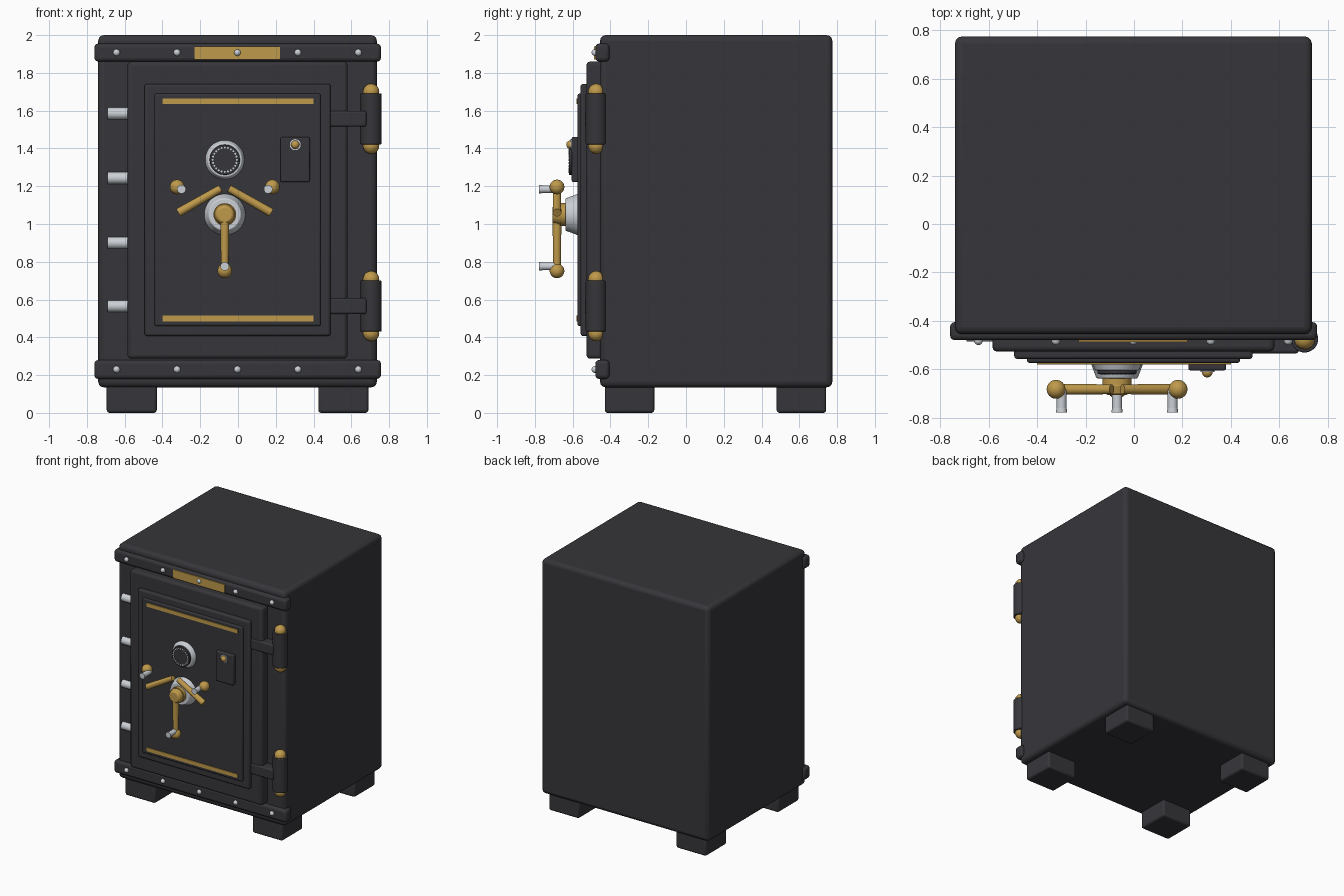
import bpy, math
from mathutils import Vector

cube = bpy.data.objects.get("Cube")
if cube:
    bpy.data.objects.remove(cube, do_unlink=True)


def material(name, rgb):
    m = bpy.data.materials.new(name)
    m.use_nodes = True
    m.diffuse_color = (*rgb, 1)
    m.node_tree.nodes["Principled BSDF"].inputs["Base Color"].default_value = (*rgb, 1)
    return m


IRON = material("dark iron", (0.037, 0.036, 0.042))
GOLD = material("brass", (0.52, 0.32, 0.07))
STEEL = material("polished steel", (0.6, 0.63, 0.67))


def finish(name, mat, bevel=0, segments=3):
    o = bpy.context.object
    o.name = name
    o.data.materials.append(mat)
    if bevel:
        b = o.modifiers.new("rounded edges", 'BEVEL')
        b.width, b.segments = bevel, segments
    bpy.ops.object.shade_smooth_by_angle(angle=math.radians(35))
    return o


def box(name, x, y, z, mat=IRON, bevel=0.0):
    """Box from three (low, high) ranges."""
    spans = (x, y, z)
    bpy.ops.mesh.primitive_cube_add(size=1, location=[sum(s) / 2 for s in spans])
    bpy.context.object.scale = [s[1] - s[0] for s in spans]
    bpy.ops.object.transform_apply(location=False, rotation=False, scale=True)
    return finish(name, mat, bevel)


def rod(name, a, b, r1, r2=None, mat=STEEL, bevel=0.0, sides=32):
    """Round bar from a to b, tapering from r1 to r2."""
    a, b = Vector(a), Vector(b)
    bpy.ops.mesh.primitive_cone_add(
        vertices=sides, radius1=r1, radius2=r1 if r2 is None else r2,
        depth=(b - a).length, location=(a + b) / 2,
        rotation=(b - a).to_track_quat('Z', 'Y').to_euler())
    return finish(name, mat, bevel, 2)


def ball(name, at, r, mat=GOLD, squash=1.0):
    bpy.ops.mesh.primitive_uv_sphere_add(segments=24, ring_count=14, radius=r, location=at)
    bpy.context.object.scale.y = squash
    return finish(name, mat)


# Cabinet and feet
box("cabinet", (-.74, .735), (-.455, .775), (.135, 2), bevel=.03)
for x in (-.695, .425):
    for y in (-.43, .48):
        box("foot", (x, x + .265), (y, y + .262), (0, .16), bevel=.015)

# Riveted trim bars
for low, high in ((.18, .28), (1.86, 1.955)):
    box("trim_bar", (-.76, .757), (-.48, -.405), (low, high), bevel=.02)
    for i in range(5):
        ball("rivet", (-.643 + i * .32, -.482, (low + high) / 2), .018, STEEL)
box("name_plate", (-.23, .222), (-.487, -.479), (1.872, 1.94), GOLD)

# Stepped door with gilt strips
box("door", (-.585, .58), (-.527, -.44), (.287, 1.86), bevel=.02)
box("door_step", (-.495, .49), (-.558, -.5), (.407, 1.742), bevel=.013)
box("door_panel", (-.442, .438), (-.574, -.54), (.46, 1.69), bevel=.01)
for z in (.485, 1.635):
    box("gilt_strip", (-.4, .4), (-.58, -.573), (z, z + .03), GOLD)

# Locking bolts
for z in (.565, .9, 1.243, 1.585):
    rod("locking_bolt", (-.692, -.455, z), (-.57, -.455, z), .031)

# Hinges
for z in (.565, 1.557):
    rod("hinge_barrel", (.705, -.475, z - .135), (.705, -.475, z + .135), .056, mat=IRON, bevel=.004)
    box("hinge_arm", (.47, .68), (-.535, -.45), (z - .042, z + .042), bevel=.012)
    for s in (-1, 1):
        ball("hinge_cap", (.705, -.475, z + s * .143), .043)

# Combination dial
DX, DZ = -.07, 1.34
rod("dial_ring", (DX, -.57, DZ), (DX, -.605, DZ), .105, .09, bevel=.004, sides=48)
rod("dial_face", (DX, -.6, DZ), (DX, -.62, DZ), .08, mat=IRON, bevel=.003, sides=48)
for i in range(24):
    a = math.tau * i / 24
    x, z = DX + .064 * math.cos(a), DZ + .064 * math.sin(a)
    rod("dial_mark", (x, -.615, z), (x, -.623, z), .0055, sides=8)

# Key lock
KX, KZ = .303, 1.42
box("lock_plate", (.225, .38), (-.605, -.56), (1.222, 1.46), bevel=.008)
rod("lock_ring", (KX, -.6, KZ), (KX, -.611, KZ), .029)
ball("lock_knob", (KX, -.612, KZ), .022)

# Handle hub
HX, HZ = -.07, 1.05
rod("hub_base", (HX, -.565, HZ), (HX, -.638, HZ), .112, .085, bevel=.005, sides=48)
rod("hub_collar", (HX, -.63, HZ), (HX, -.665, HZ), .06, mat=GOLD)
rod("hub_boss", (HX, -.66, HZ), (HX, -.707, HZ), .058, .045, mat=GOLD, bevel=.01)

# Three spokes with end balls and grip pegs
Y = -.683
rod("spoke", (HX, Y, HZ), (HX, Y, HZ - .29), .024, .02, GOLD)
for s in (-1, 1):
    # upper spokes slope down and outwards beside the hub
    rod("spoke", (HX + s * .022, Y, HZ + .138), (HX + s * .246, Y, HZ + .01), .02, .023, GOLD)
for dx, dz in ((0, -.298), (-.252, .146), (.252, .146)):
    ball("spoke_ball", (HX + dx, Y, HZ + dz), .039)
    x, z = HX + dx * .91, HZ + dz * .92
    rod("grip_peg", (x, Y, z), (x, -.765, z), .02)
    rod("grip_tip", (x, -.76, z), (x, -.778, z), .021, .023)
